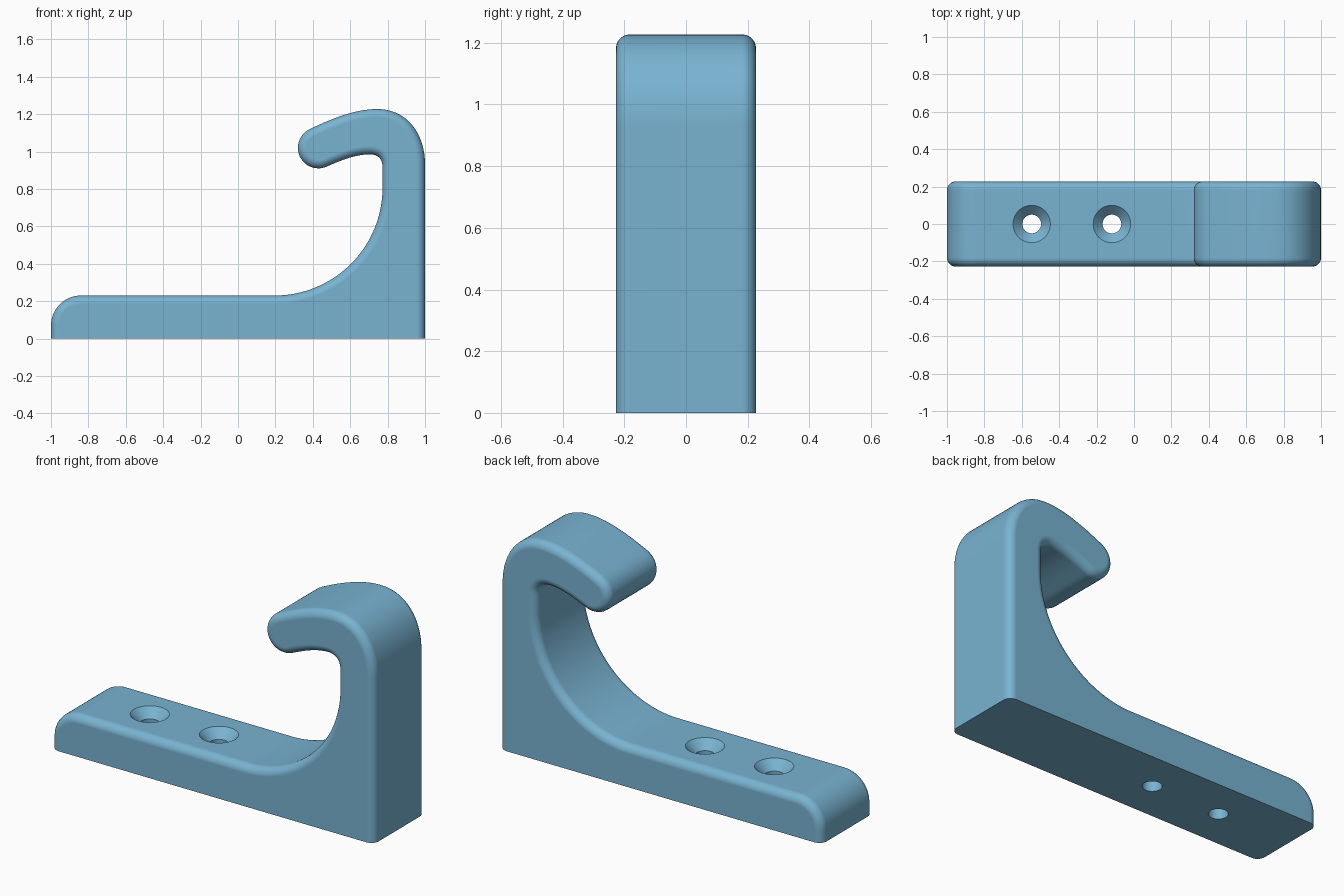
import bpy, bmesh
from math import sin, cos, pi, radians
from mathutils import Vector

if "Cube" in bpy.data.objects:
    bpy.data.objects.remove(bpy.data.objects["Cube"])

HALF_W = 0.227   # half width along y
ROUND = 0.045    # rounding of the side edges
STEPS = 7


def bezier(a, b, c, d, n=14):
    a, b, c, d = map(Vector, (a, b, c, d))
    return [a*(1-t)**3 + 3*b*t*(1-t)**2 + 3*c*t*t*(1-t) + d*t**3
            for t in (i / n for i in range(n + 1))]


def arc(cx, cz, r, a0, a1, n):
    angles = [radians(a0 + (a1 - a0) * i / n) for i in range(n + 1)]
    return [Vector((cx + r*cos(a), cz + r*sin(a))) for a in angles]


# Side outline, counter-clockwise from the bottom right corner
outline = [Vector((1, 0))]
outline += bezier((1, .93), (1, 1.10), (.90, 1.227), (.745, 1.227), 18)
outline += bezier((.745, 1.227), (.63, 1.227), (.51, 1.18), (.385, 1.121))
outline += arc(.43, 1.02, .11, 114, 294, 20)
outline += bezier((.475, .9195), (.55, .953), (.63, .985), (.705, .985))
outline += bezier((.705, .985), (.75, .985), (.773, .96), (.773, .915), 10)
outline += arc(.195, .808, .578, 0, -90, 32)
outline += arc(-.84, .07, .16, 90, 180, 14)
outline.append(Vector((-1, 0)))
pts = [outline[0]]
for p in outline[1:]:
    if (p - pts[-1]).length > 0.004:
        pts.append(p)

# Inward directions; the bottom corners only slide along x
inward = []
for i, p in enumerate(pts):
    if i in (0, len(pts) - 1):
        inward.append(Vector((-p.x, 0)))
    else:
        t = (p - pts[i-1]).normalized() + (pts[i+1] - p).normalized()
        inward.append(Vector((-t.y, t.x)).normalized())

# Layers across the width: rounded front, rounded back
half = [(ROUND * (1 - cos(a)), HALF_W - ROUND + ROUND * sin(a))
        for a in (pi / 2 * k / STEPS for k in range(STEPS + 1))]
layers = [(d, -y) for d, y in reversed(half)] + half

bm = bmesh.new()
rings = [[bm.verts.new((p.x + n.x*d, y, p.y + n.y*d)) for p, n in zip(pts, inward)]
         for d, y in layers]
count = len(pts)
for r0, r1 in zip(rings, rings[1:]):
    for i in range(count - 1):
        bm.faces.new((r0[i], r0[i+1], r1[i+1], r1[i]))
bm.faces.new(rings[0])
bm.faces.new(rings[-1][::-1])
# flat underside
bm.faces.new([r[0] for r in rings] + [r[-1] for r in reversed(rings)])
bmesh.ops.recalc_face_normals(bm, faces=bm.faces)
mesh = bpy.data.meshes.new("hook_bracket")
bm.to_mesh(mesh)
bm.free()
hook = bpy.data.objects.new("hook_bracket", mesh)
bpy.context.collection.objects.link(hook)


# Countersunk screw holes, cut with a turned profile
def screw_cutter(name, x, sides=48):
    bm = bmesh.new()
    turned = [(.05, -.1), (.05, .18), (.10, .23), (.10, .35)]
    loops = [[bm.verts.new((x + r*cos(2*pi*k/sides), r*sin(2*pi*k/sides), z))
              for k in range(sides)] for r, z in turned]
    for a, b in zip(loops, loops[1:]):
        for k in range(sides):
            j = (k + 1) % sides
            bm.faces.new((a[k], a[j], b[j], b[k]))
    bm.faces.new(loops[0][::-1])
    bm.faces.new(loops[-1])
    bmesh.ops.recalc_face_normals(bm, faces=bm.faces)
    me = bpy.data.meshes.new(name)
    bm.to_mesh(me)
    bm.free()
    ob = bpy.data.objects.new(name, me)
    ob.hide_render = True
    bpy.context.collection.objects.link(ob)
    return ob


bpy.context.view_layer.objects.active = hook
hook.select_set(True)
for i, x in enumerate((-.547, -.118)):
    cutter = screw_cutter(f"screw_hole_cutter_{i + 1}", x)
    mod = hook.modifiers.new("screw_hole", 'BOOLEAN')
    mod.operation, mod.solver, mod.object = 'DIFFERENCE', 'EXACT', cutter
    bpy.ops.object.modifier_apply(modifier=mod.name)
    bpy.data.objects.remove(cutter)

# Smooth shading with crisp hole rims and base edge
bpy.ops.object.shade_smooth_by_angle(angle=radians(30))
weighted = hook.modifiers.new("weighted_normals", 'WEIGHTED_NORMAL')
weighted.keep_sharp = True
mat = bpy.data.materials.new("blue")
mat.diffuse_color = (0.19, 0.45, 0.64, 1)
mat.use_nodes = True
mat.node_tree.nodes["Principled BSDF"].inputs["Base Color"].default_value = mat.diffuse_color
hook.data.materials.clear()
hook.data.materials.append(mat)
